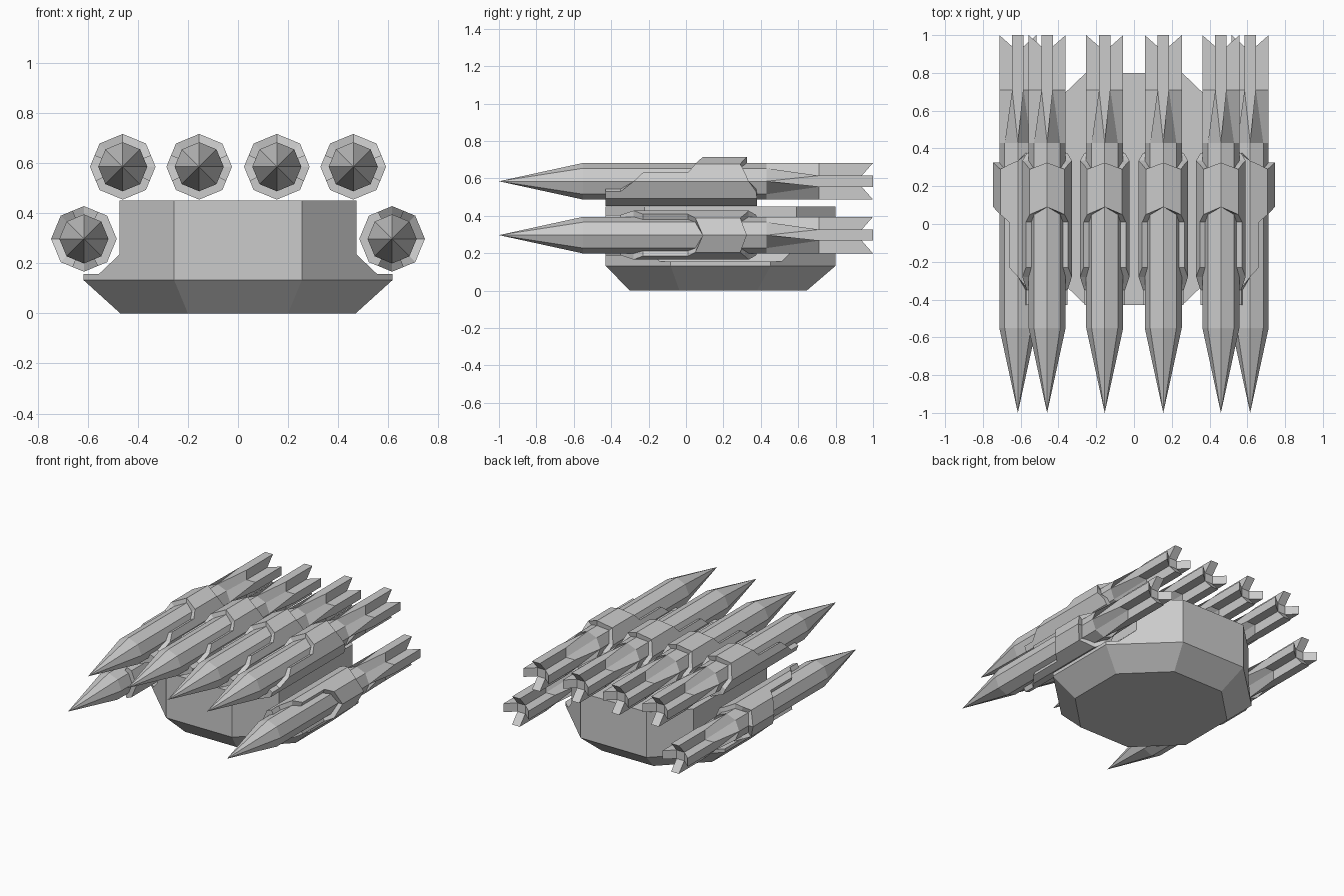
import bpy
import bmesh
from math import radians, sin, cos, pi
from mathutils import Vector, Matrix

cube = bpy.data.objects.get("Cube")
if cube:
    bpy.data.objects.remove(cube, do_unlink=True)

grey = bpy.data.materials.new("plain grey")
grey.use_nodes = True
colour = (0.6, 0.6, 0.6, 1)
grey.diffuse_color = colour
grey.node_tree.nodes["Principled BSDF"].inputs["Base Color"].default_value = colour


def loft(bm, rings, closed=False):
    """Bridge successive rings of points; return the rings as vertices."""
    rows = [[bm.verts.new(p) for p in ring] for ring in rings]
    pairs = list(zip(rows, rows[1:]))
    if closed:
        pairs.append((rows[-1], rows[0]))
    for a, b in pairs:
        for i in range(len(a)):
            j = (i + 1) % len(a)
            bm.faces.new((a[i], a[j], b[j], b[i]))
    return rows


def finish(bm, name):
    bmesh.ops.remove_doubles(bm, verts=bm.verts, dist=0.0005)
    bmesh.ops.recalc_face_normals(bm, faces=bm.faces)
    mesh = bpy.data.meshes.new(name)
    bm.to_mesh(mesh)
    bm.free()
    mesh.materials.append(grey)
    return mesh


def place(name, mesh, matrix=Matrix()):
    obj = bpy.data.objects.new(name, mesh)
    obj.matrix_world = matrix
    bpy.context.collection.objects.link(obj)


# Hull: stacked octagons with a side ledge and a bevelled keel
def octagon(z, wide, narrow, front, back, corner):
    half = [(narrow, front), (wide, front + corner),
            (wide, back - corner), (narrow, back)]
    return [(x, y, z) for x, y in half] + [(-x, y, z) for x, y in reversed(half)]


def hull_section(z, wide):
    return octagon(z, wide, 0.255, -0.43, 0.8, (wide - 0.255) * 0.96)


bm = bmesh.new()
rows = loft(bm, [octagon(0, 0.47, 0.2, -0.3, 0.645, 0.265)] +
            [hull_section(z, w) for z, w in
             ((0.133, 0.617), (0.157, 0.617), (0.157, 0.555), (0.235, 0.473), (0.45, 0.473))])
bm.faces.new(rows[0])
bm.faces.new(rows[-1])
place("hull", finish(bm, "hull"))


# Missile: octagonal body that pinches into a four-finned cross tail
R, FIN = 0.098, 0.03


def body_ring(y, axis_half, diagonal, radius=R, diagonal_y=None):
    ring = []
    for k in range(4):
        turn = Matrix.Rotation(k * pi / 2, 3, 'Y')
        dy = y if diagonal_y is None else diagonal_y
        ring += [turn @ Vector(p) for p in ((-axis_half, y, radius),
                                            (axis_half, y, radius),
                                            (diagonal, dy, diagonal))]
    return ring


DIAG = R * cos(pi / 4)
bm = bmesh.new()
rows = loft(bm, [body_ring(-1, 0, 0, 0),
                 body_ring(-0.55, 0, DIAG),
                 body_ring(0.43, 0, DIAG),
                 body_ring(0.71, FIN, FIN),
                 body_ring(1, FIN, FIN, R, 0.94)])
tail = rows[-1]
for k in range(0, 12, 3):
    bm.faces.new((tail[k - 1], tail[k], tail[k + 1], tail[k + 2]))
bm.faces.new(tail[2::3])
# Collapse the zero-width faces left where fin edges start as one ridge
bmesh.ops.dissolve_degenerate(bm, dist=0.0005, edges=bm.edges)
missile = finish(bm, "missile")


# Clamp: stepped octagonal sleeve, short over the top and long underneath
def clamp_point(step, radius):
    low = int(step)
    a, b = (Vector((sin(n * pi / 4), 0, cos(n * pi / 4))) for n in (low, low + 1))
    return a.lerp(b, step - low) * radius


# Octagon corner counted from the top, front y, back y
outline = [(0, 0.09, 0.325), (1, 0.05, 0.29), (1.5, 0.01, 0.315),
           (1.5, -0.23, 0.315), (2, -0.28, 0.335), (2.6, -0.35, 0.375),
           (2.6, -0.43, 0.375), (3, -0.43, 0.38), (4, -0.43, 0.38)]
rings = []
for step, front, back in outline:
    outer, inner = clamp_point(step, 0.131), clamp_point(step, 0.095)
    rings.append([p + Vector((0, y, 0)) for p, y in
                  ((outer, front), (outer, back), (inner, back), (inner, front))])
rings += [[Vector((-p.x, p.y, p.z)) for p in ring] for ring in reversed(rings[1:-1])]
bm = bmesh.new()
loft(bm, rings, closed=True)
clamp = finish(bm, "clamp")

# Four upright mounts on the deck, one turned outward on each side
mounts = [("right_outer", -0.46, 0.585, 0), ("right_inner", -0.155, 0.585, 0),
          ("left_inner", 0.155, 0.585, 0), ("left_outer", 0.46, 0.585, 0),
          ("right_side", -0.615, 0.297, -90), ("left_side", 0.615, 0.297, 90)]
for label, x, z, roll in mounts:
    pose = Matrix.Translation((x, 0, z)) @ Matrix.Rotation(radians(roll), 4, 'Y')
    place(label + "_missile", missile, pose)
    place(label + "_clamp", clamp, pose)
